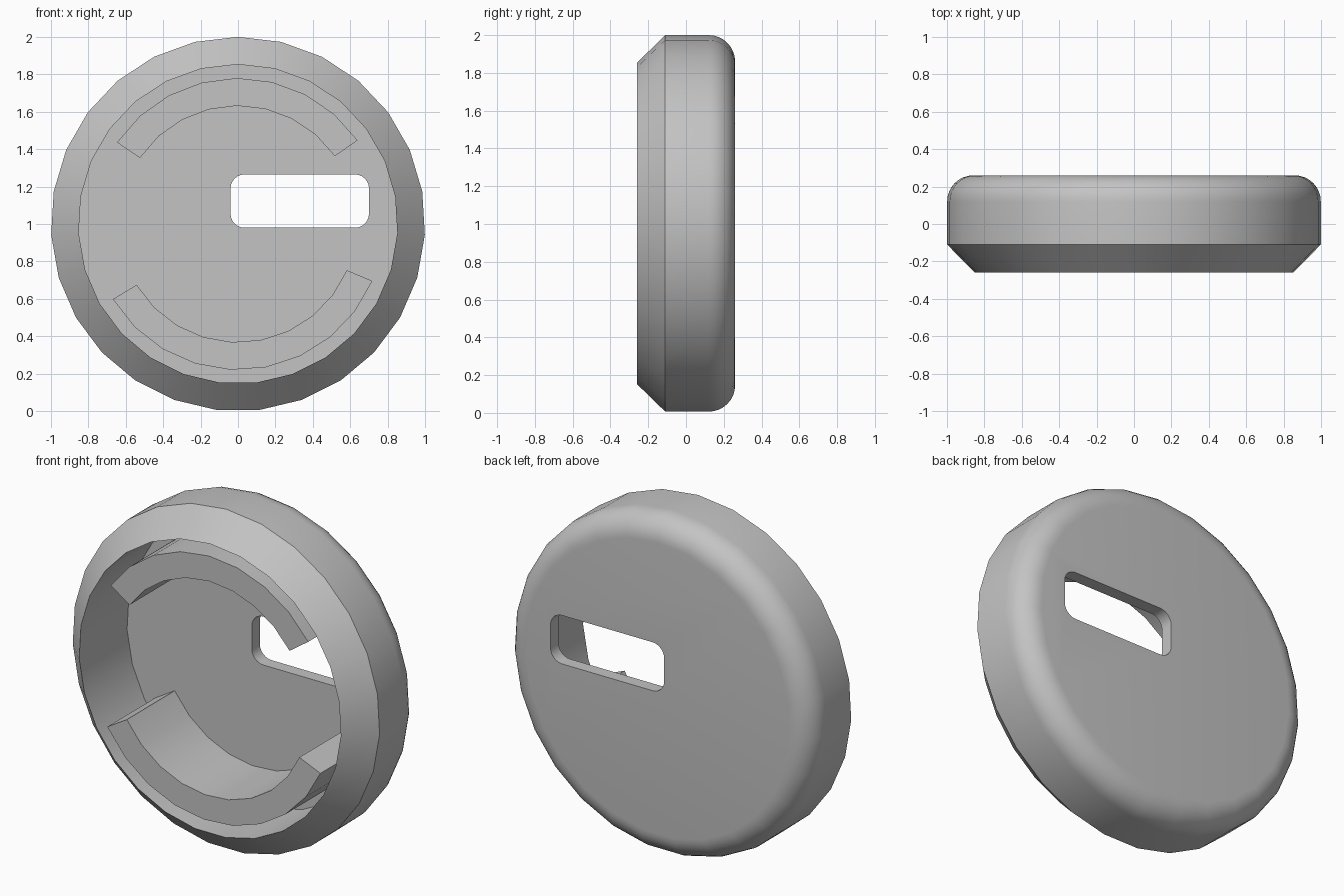
import bpy
import bmesh
from math import sin, cos, pi, radians

if "Cube" in bpy.data.objects:
    bpy.data.objects.remove(bpy.data.objects["Cube"], do_unlink=True)

CENTRE_Z = 1.0
SIDES = 27
FRONT, BACK, FLOOR = -0.26, 0.26, 0.185

grey = bpy.data.materials.new("plain grey")
grey.use_nodes = True
grey.diffuse_color = (0.55, 0.55, 0.55, 1)
grey.node_tree.nodes["Principled BSDF"].inputs["Base Color"].default_value = (0.55, 0.55, 0.55, 1)


def finish(name, bm):
    bmesh.ops.recalc_face_normals(bm, faces=bm.faces[:])
    mesh = bpy.data.meshes.new(name)
    bm.to_mesh(mesh)
    bm.free()
    mesh.materials.append(grey)
    obj = bpy.data.objects.new(name, mesh)
    bpy.context.collection.objects.link(obj)
    return obj


def select(obj):
    bpy.ops.object.select_all(action='DESELECT')
    obj.select_set(True)
    bpy.context.view_layer.objects.active = obj


def polar(r, a):
    return r * cos(a), CENTRE_Z + r * sin(a)


def lathe(name, profile):
    """Revolve (radius, y) points about the y axis, closing both ends flat."""
    bm = bmesh.new()
    rings = []
    for r, y in profile:
        pts = [polar(r, pi / 2 + 2 * pi * k / SIDES) for k in range(SIDES)]
        rings.append([bm.verts.new((x, y, z)) for x, z in pts])
    for a, b in zip(rings, rings[1:]):
        for k in range(SIDES):
            n = (k + 1) % SIDES
            bm.faces.new((a[k], a[n], b[n], b[k]))
    bm.faces.new(rings[0])
    bm.faces.new(rings[-1])
    return finish(name, bm)


def prism(name, outline, y0, y1):
    """Extrude an (x, z) outline along y."""
    bm = bmesh.new()
    face = bm.faces.new([bm.verts.new((x, y0, z)) for x, z in outline])
    new = bmesh.ops.extrude_face_region(bm, geom=[face])["geom"]
    bmesh.ops.translate(bm, vec=(0, y1 - y0, 0),
                        verts=[v for v in new if isinstance(v, bmesh.types.BMVert)])
    return finish(name, bm)


# Round shell: inner floor, inner wall, chamfered rim, rounded back edge
fillet = 0.14
profile = [(0.853, FLOOR), (0.853, FRONT), (1.0, -0.11)]
for i in range(9):
    t = pi / 2 * i / 8
    profile.append((1 - fillet + fillet * cos(t), BACK - fillet + fillet * sin(t)))
shell = lathe("cap_shell", profile)

# Rounded slot through the back plate
x0, x1, z0, z1, corner = -0.04, 0.70, 0.98, 1.265, 0.075
outline = []
for q, (cx, cz) in enumerate([(x1 - corner, z1 - corner), (x0 + corner, z1 - corner),
                              (x0 + corner, z0 + corner), (x1 - corner, z0 + corner)]):
    for i in range(7):
        a = pi / 2 * (q + i / 6)
        outline.append((cx + corner * cos(a), cz + corner * sin(a)))
cutter = prism("slot_cutter", outline, 0.05, 0.4)
cutter.hide_render = True
cut = shell.modifiers.new("slot", 'BOOLEAN')
cut.operation = 'DIFFERENCE'
cut.solver = 'EXACT'
cut.object = cutter
select(shell)
bpy.ops.object.modifier_apply(modifier=cut.name)
bpy.data.objects.remove(cutter, do_unlink=True)


# Two curved walls standing on the floor inside the shell
def curved_wall(name, start, end, steps):
    angles = [radians(start + (end - start) * i / steps) for i in range(steps + 1)]
    pts = [polar(0.78, a) for a in angles] + [polar(0.632, a) for a in reversed(angles)]
    return prism(name, pts, FRONT, FLOOR + 0.01)


upper = curved_wall("upper_curved_wall", 35, 146, 8)
lower = curved_wall("lower_curved_wall", 211, 337, 9)

for obj in (shell, upper, lower):
    select(obj)
    bpy.ops.object.shade_smooth_by_angle(angle=radians(30))
